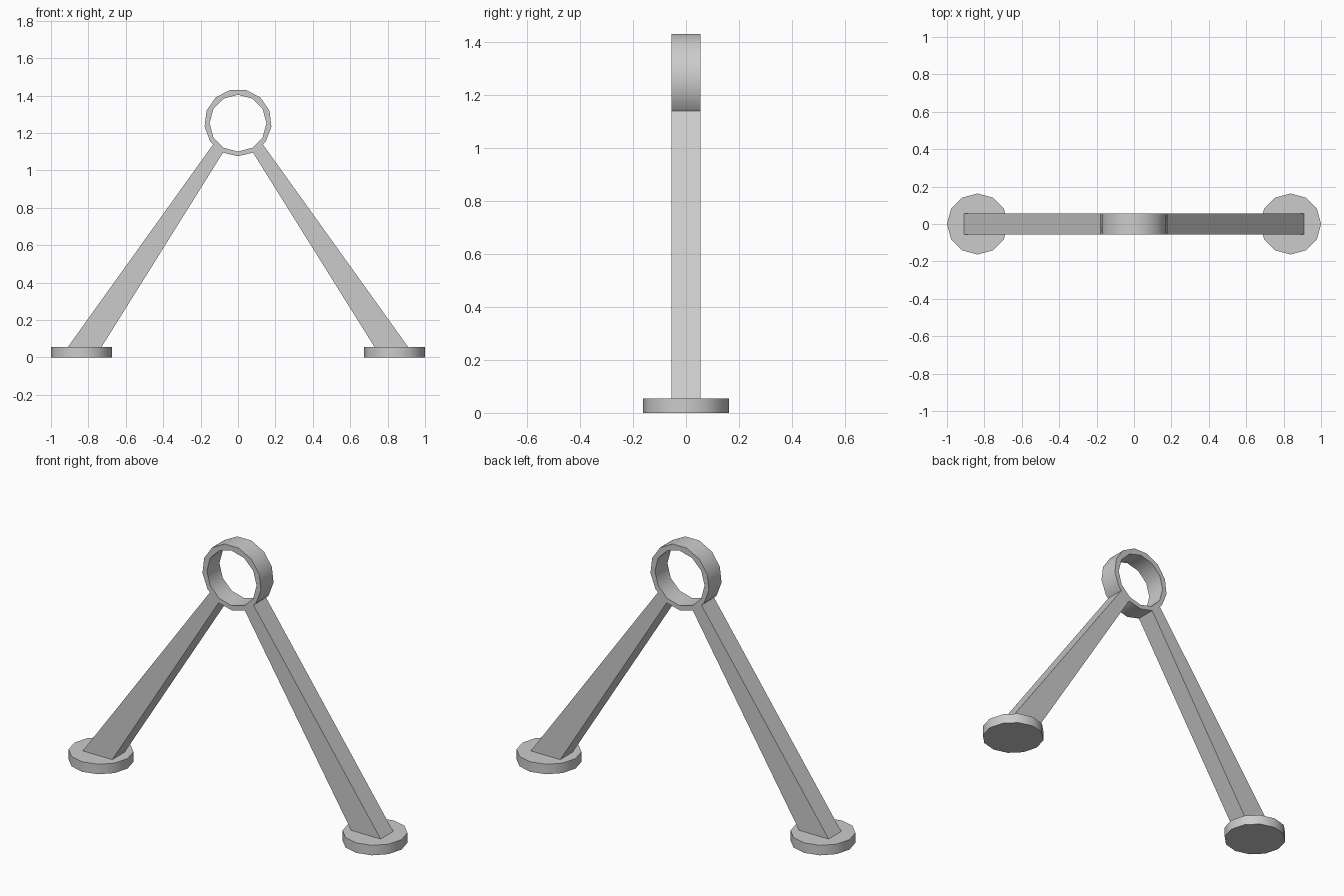
import bpy, bmesh
from math import cos, sin, pi, radians

cube = bpy.data.objects.get("Cube")
if cube:
    bpy.data.objects.remove(cube, do_unlink=True)

grey = bpy.data.materials.new("plain grey")
grey.use_nodes = True
COLOUR = (0.6, 0.6, 0.6, 1)
grey.diffuse_color = COLOUR
grey.node_tree.nodes["Principled BSDF"].inputs["Base Color"].default_value = COLOUR

DEPTH = 0.055      # half thickness of ring and legs
FOOT_TOP = 0.055


def polygon(sides, radius, start, cx=0, cy=0):
    return [(cx + radius * cos(start + 2 * pi * i / sides),
             cy + radius * sin(start + 2 * pi * i / sides)) for i in range(sides)]


def prism(name, outlines, low, high, upright=False):
    """Extrude an outline, with optional holes, along z or along y."""
    bm = bmesh.new()
    edges = []
    for outline in outlines:
        verts = [bm.verts.new((u, low, v) if upright else (u, v, low)) for u, v in outline]
        edges += [bm.edges.new((a, b)) for a, b in zip(verts, verts[1:] + verts[:1])]
    if len(outlines) == 1:
        bm.faces.new(verts)
    else:
        bmesh.ops.triangle_fill(bm, edges=edges, use_beauty=True)
    result = bmesh.ops.extrude_face_region(bm, geom=bm.faces[:], use_keep_orig=True)
    shift = (0, high - low, 0) if upright else (0, 0, high - low)
    moved = [g for g in result["geom"] if isinstance(g, bmesh.types.BMVert)]
    bmesh.ops.translate(bm, verts=moved, vec=shift)
    bmesh.ops.recalc_face_normals(bm, faces=bm.faces[:])
    mesh = bpy.data.meshes.new(name)
    bm.to_mesh(mesh)
    bm.free()
    mesh.materials.append(grey)
    obj = bpy.data.objects.new(name, mesh)
    bpy.context.collection.objects.link(obj)
    bpy.ops.object.select_all(action="DESELECT")
    obj.select_set(True)
    bpy.context.view_layer.objects.active = obj
    bpy.ops.object.shade_smooth_by_angle(angle=radians(31))
    return obj


# Ring at the top, with a round opening from front to back
prism("ring", [polygon(13, 0.18, -pi / 2, 0, 1.255), polygon(12, 0.152, 0, 0, 1.252)],
      -DEPTH, DEPTH, upright=True)

# Tapered legs and round feet on both sides
for side, sign in (("left", 1), ("right", -1)):
    leg = [(0.91, FOOT_TOP), (0.73, FOOT_TOP), (0.075, 1.103), (0.127, 1.147)]
    prism(side + "_leg", [[(sign * x, z) for x, z in leg]], -DEPTH, DEPTH, upright=True)
    prism(side + "_foot", [polygon(12, 0.163, 0, sign * 0.837)], 0, FOOT_TOP)
